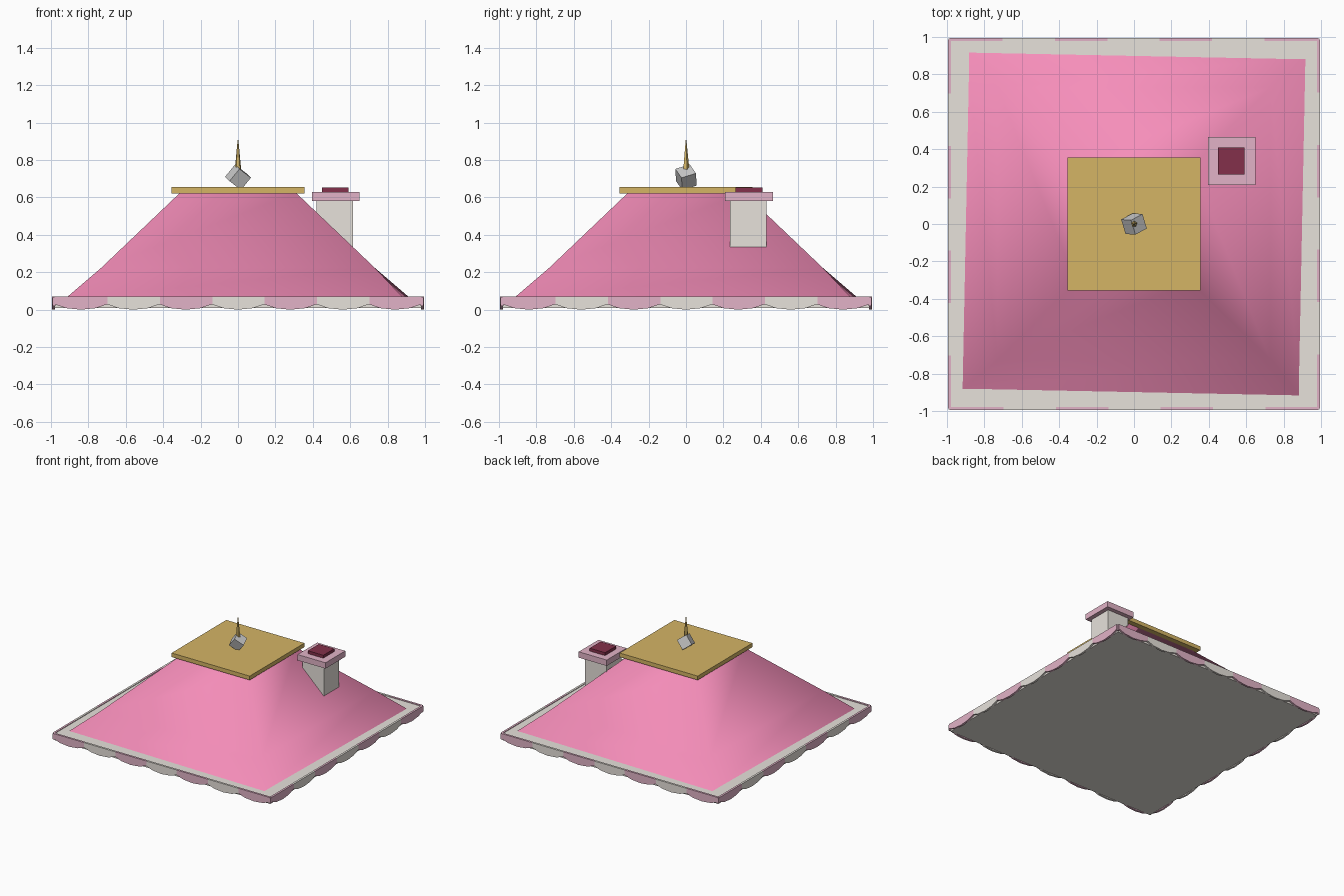
import bpy, bmesh, math
from mathutils import Matrix

if "Cube" in bpy.data.objects:
    bpy.data.objects.remove(bpy.data.objects["Cube"])


def material(name, rgb):
    m = bpy.data.materials.new(name)
    m.diffuse_color = (*rgb, 1)
    m.use_nodes = True
    m.node_tree.nodes["Principled BSDF"].inputs["Base Color"].default_value = m.diffuse_color
    return m


PINK = material("roof_pink", (0.92, 0.27, 0.49))
PALE = material("pale_pink", (0.76, 0.45, 0.57))
CREAM = material("cream", (0.80, 0.76, 0.71))
GOLD = material("gold", (0.66, 0.46, 0.13))
WINE = material("wine", (0.23, 0.03, 0.07))


def finish(name, bm, mat=None):
    bmesh.ops.recalc_face_normals(bm, faces=bm.faces)
    me = bpy.data.meshes.new(name)
    bm.to_mesh(me)
    bm.free()
    ob = bpy.data.objects.new(name, me)
    bpy.context.collection.objects.link(ob)
    if mat:
        me.materials.append(mat)
    return ob


def box(name, x, y, z, mat=None):
    bm = bmesh.new()
    size = [b - a for a, b in (x, y, z)]
    mid = [(a + b) / 2 for a, b in (x, y, z)]
    bmesh.ops.create_cube(bm, size=1, matrix=Matrix.Translation(mid) @ Matrix.Diagonal((*size, 1)))
    return finish(name, bm, mat)


# Eave slab under the roof
box("eave_slab", (-0.98, 0.98), (-0.98, 0.98), (0.01, 0.065), CREAM)

# Four-sided roof: square rings (half width, height, twist), smooth shaded
bm = bmesh.new()
rings = []
for half, z, twist in ((0.91, 0.055, -0.02), (0.73, 0.225, 0), (0.31, 0.625, 0)):
    rings.append([bm.verts.new((half * math.sqrt(2) * math.cos(a), half * math.sqrt(2) * math.sin(a), z))
                  for a in (math.pi / 4 + i * math.pi / 2 + twist for i in range(4))])
for low, high in zip(rings, rings[1:]):
    for i in range(4):
        j = (i + 1) % 4
        bm.faces.new((low[i], low[j], high[j]))
        bm.faces.new((low[i], high[j], high[i]))
bm.faces.new(rings[-1])
for f in bm.faces:
    f.smooth = len(f.verts) == 3
finish("roof", bm, PINK)

# Scalloped trim: seven alternating tabs on each side
tab = [(-0.143, 0.07), (-0.143, 0.03), (-0.08, 0.008), (0, 0.0),
       (0.08, 0.008), (0.143, 0.03), (0.143, 0.07)]
for side in range(4):
    turn = Matrix.Rotation(side * math.pi / 2, 4, 'Z')
    for k in range(-3, 4):
        bm = bmesh.new()
        face = bm.faces.new([bm.verts.new((0.28 * k + x, -0.995, z)) for x, z in tab])
        out = bmesh.ops.extrude_face_region(bm, geom=[face])
        new = [v for v in out["geom"] if isinstance(v, bmesh.types.BMVert)]
        bmesh.ops.translate(bm, vec=(0, 0.017, 0), verts=new)
        bmesh.ops.transform(bm, matrix=turn, verts=bm.verts)
        finish(f"scallop_{side}_{k + 3}", bm, PALE if k % 2 else CREAM)

# Corner posts closing the trim
for sx in (-1, 1):
    for sy in (-1, 1):
        box("trim_corner", sorted((sx * 0.975, sx * 0.992)), sorted((sy * 0.975, sy * 0.992)),
            (0.02, 0.065), PALE)

# Gold plate on top of the roof
box("top_plate", (-0.355, 0.355), (-0.355, 0.355), (0.622, 0.655), GOLD)

# Finial: tilted faceted bead with a slim spike
bm = bmesh.new()
bmesh.ops.create_cube(bm, size=0.084)
bead = finish("finial_bead", bm)
bead.location = (0, 0, 0.708)
bead.rotation_euler = (0.35, 0.6, 0.5)
bm = bmesh.new()
bmesh.ops.create_cone(bm, cap_ends=True, segments=5, radius1=0.02, radius2=0.002, depth=0.18,
                      matrix=Matrix.Translation((0, 0, 0.818)))
finish("finial_spike", bm, GOLD)

# Chimney with cap and flue
box("chimney", (0.42, 0.615), (0.235, 0.43), (0.32, 0.585), CREAM)
box("chimney_cap", (0.395, 0.65), (0.208, 0.465), (0.58, 0.628), PALE)
box("chimney_flue", (0.45, 0.59), (0.265, 0.408), (0.62, 0.652), WINE)
